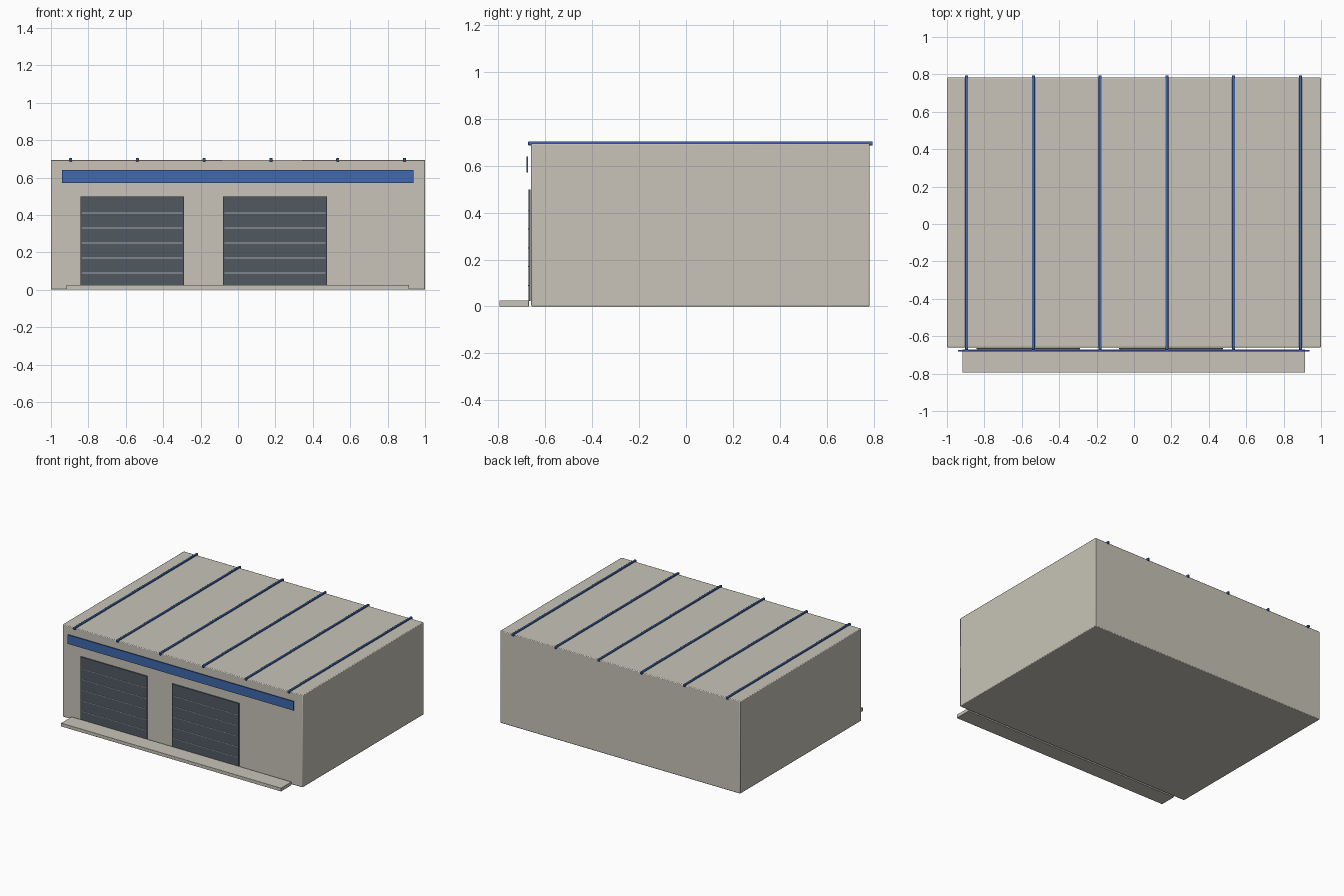
import bpy

cube = bpy.data.objects.get("Cube")
if cube:
    bpy.data.objects.remove(cube, do_unlink=True)


def material(name, colour):
    mat = bpy.data.materials.new(name)
    mat.use_nodes = True
    mat.diffuse_color = (*colour, 1)
    mat.node_tree.nodes["Principled BSDF"].inputs["Base Color"].default_value = (*colour, 1)
    return mat


WALL = material("warm grey wall", (0.58, 0.55, 0.48))
BLUE = material("blue trim", (0.05, 0.14, 0.42))
DOOR = material("slate door", (0.08, 0.10, 0.12))
SLAT = material("pale slat", (0.40, 0.42, 0.44))


def box(name, x, y, z, mat, bevel=0):
    """Box from (low, high) pairs, with an optional edge bevel."""
    bpy.ops.mesh.primitive_cube_add(size=1, location=[sum(r) / 2 for r in (x, y, z)])
    obj = bpy.context.object
    obj.name = name
    obj.scale = [r[1] - r[0] for r in (x, y, z)]
    bpy.ops.object.transform_apply(location=False, rotation=False, scale=True)
    obj.data.materials.append(mat)
    if bevel:
        mod = obj.modifiers.new("Edge bevel", "BEVEL")
        mod.width = bevel
        mod.segments = 2
        bpy.ops.object.shade_smooth_by_angle()
    return obj


# Main hall and loading apron
box("building_body", (-1, 1), (-0.66, 0.783), (0, 0.695), WALL, 0.005)
box("loading_apron", (-0.918, 0.915), (-0.795, -0.67), (0, 0.025), WALL, 0.001)

# Fascia band above the doors
box("fascia_band", (-0.942, 0.938), (-0.681, -0.674), (0.572, 0.64), BLUE)

# Roller doors with thin slat lines
for side, left, right in (("right", -0.842, -0.288), ("left", -0.08, 0.476)):
    box(f"{side}_door", (left, right), (-0.672, -0.664), (0.024, 0.498), DOOR)
    for i in range(5):
        z = 0.09 + i * 0.08
        box(f"{side}_door_slat_{i + 1}", (left + 0.008, right - 0.008),
            (-0.674, -0.671), (z - 0.002, z + 0.002), SLAT)

# Standing seams across the roof
for i in range(6):
    x = -0.895 + i * 0.357
    box(f"roof_seam_{i + 1}", (x - 0.008, x + 0.008), (-0.673, 0.795),
        (0.686, 0.704), BLUE, 0.003)
